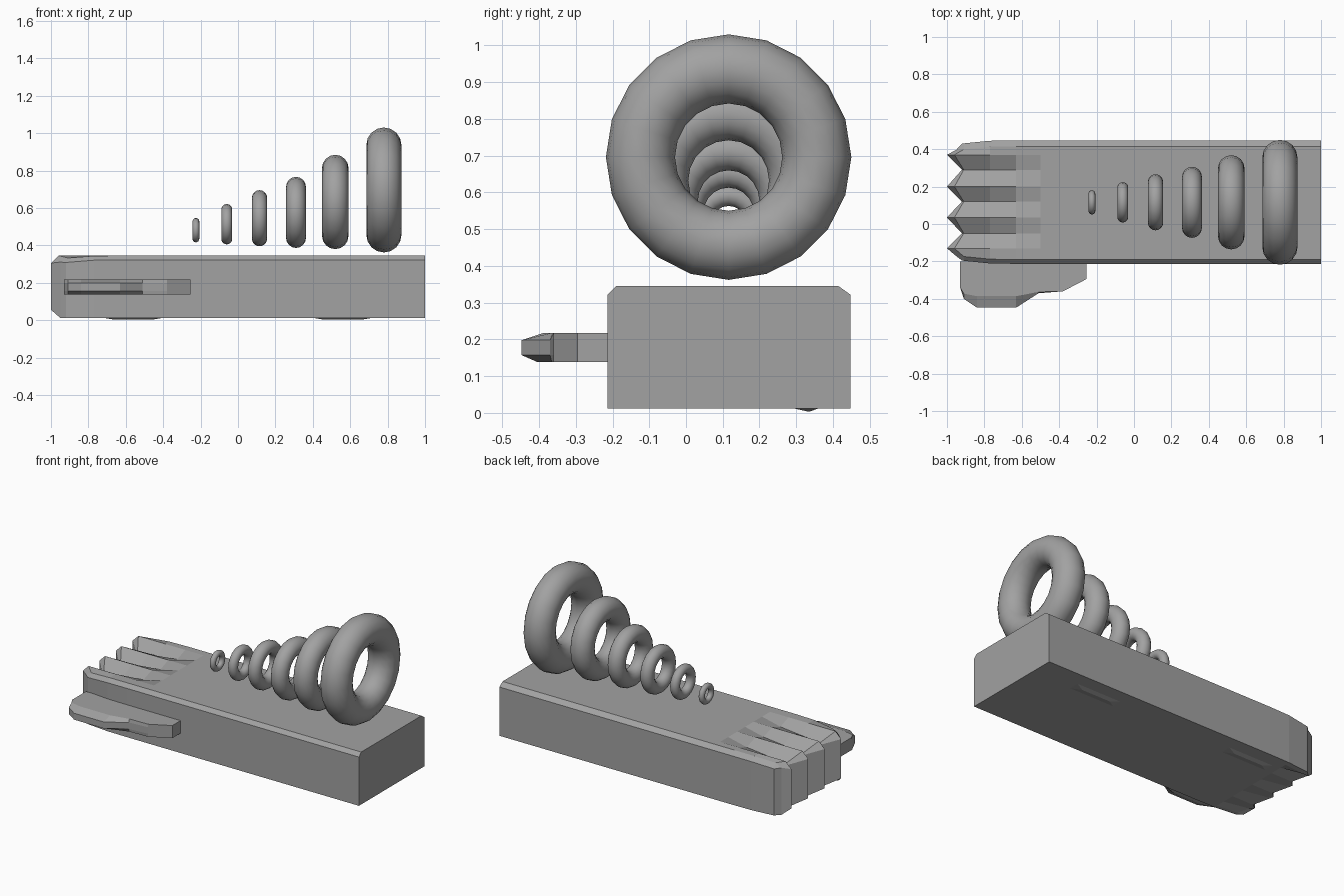
import bpy, bmesh, math

cube = bpy.data.objects.get("Cube")
if cube:
    bpy.data.objects.remove(cube, do_unlink=True)

grey = bpy.data.materials.new("grey")
grey.use_nodes = True
colour = (0.36, 0.36, 0.36, 1)
grey.diffuse_color = colour
grey.node_tree.nodes["Principled BSDF"].inputs["Base Color"].default_value = colour


def loft(name, loops, strips=0):
    """Skin closed loops of equal length; strips pairs the upper and lower halves at the ends."""
    bm = bmesh.new()
    rows = [[bm.verts.new(p) for p in loop] for loop in loops]
    n = len(rows[0])
    for a, b in zip(rows, rows[1:]):
        for i in range(n):
            j = (i + 1) % n
            bm.faces.new((a[i], a[j], b[j], b[i]))
    for row in (rows[0], rows[-1]):
        if strips:
            for i in range(n // 2 - 1):
                bm.faces.new((row[i], row[i + 1], row[n - 2 - i], row[n - 1 - i]))
        else:
            bm.faces.new(row)
    bmesh.ops.recalc_face_normals(bm, faces=bm.faces)
    mesh = bpy.data.meshes.new(name)
    bm.to_mesh(mesh)
    bm.free()
    mesh.materials.append(grey)
    obj = bpy.data.objects.new(name, mesh)
    bpy.context.collection.objects.link(obj)
    return obj


# Palm and four fingers: columns across y, ridges at the fingers, valleys between
columns = [(-0.213, "edge"), (-0.19, "rim"), (-0.13, "ridge"), (-0.05, "valley"),
           (0.035, "ridge"), (0.12, "valley"), (0.2, "ridge"), (0.29, "valley"),
           (0.37, "ridge"), (0.415, "rim"), (0.447, "edge")]
BOTTOM, TOP, MID = 0.012, 0.345, 0.117


def section(x, groove, pinch, tip=0.0):
    upper, lower = [], []
    for y, kind in columns:
        px, top, low = x, TOP, BOTTOM
        if kind == "edge":
            top -= 0.023
        if kind == "valley":
            top -= groove
        if kind in ("edge", "rim"):
            y += math.copysign(pinch, MID - y)
            top -= pinch * 0.8
        if tip and kind == "ridge":
            px -= 0.08 if tip == 1 else 0.05
            top -= 0.04 if tip == 1 else 0
            low += 0.043 if tip == 1 else 0.025
        if tip == 1 and kind == "rim":
            px -= 0.03
            top -= 0.02
        if tip == 1 and kind == "valley":
            top -= 0.01
        upper.append((px, y, top))
        lower.append((px, y, low))
    return upper + lower[::-1]


loft("hand", [section(-0.92, 0.055, 0.018, 1), section(-0.91, 0.055, 0.016, 2),
              section(-0.77, 0.045, 0.002), section(-0.63, 0.03, 0),
              section(-0.5, 0, 0), section(1, 0, 0)], strips=1)

# Thumb: a flat outline with its outer edge chamfered above and below
outline = [(-0.93, -0.2), (-0.93, -0.34), (-0.91, -0.4), (-0.84, -0.447),
           (-0.63, -0.447), (-0.51, -0.37), (-0.38, -0.36), (-0.255, -0.295), (-0.255, -0.2)]


def thumb_layer(z, chamfer):
    return [(x, max(y, -0.36 + (y + 0.36) * (1 - chamfer)), z) for x, y in outline]


loft("thumb", [thumb_layer(0.138, 0.5), thumb_layer(0.157, 0),
               thumb_layer(0.198, 0), thumb_layer(0.218, 0.7)])

# Two shallow ridges beneath the hand
for side, x in (("right", -0.56), ("left", 0.56)):
    loops = [[(x + dx, 0.285, 0.014), (x + dx * 0.6, 0.335, 0.003), (x + dx, 0.365, 0.014)]
             for dx in (-0.17, 0.17)]
    loft("underside_ridge_" + side, loops)

# Six rings growing in size: x, centre height, outer radius, tube radius
rings = [(-0.225, 0.481, 0.065, 0.018), (-0.06, 0.513, 0.108, 0.029),
         (0.115, 0.545, 0.15, 0.041), (0.31, 0.576, 0.19, 0.053),
         (0.52, 0.632, 0.252, 0.071), (0.78, 0.696, 0.334, 0.094)]
for i, (x, z, outer, tube) in enumerate(rings):
    bpy.ops.mesh.primitive_torus_add(
        location=(x, MID - 0.001, z), rotation=(0, math.pi / 2, 0),
        major_radius=outer - tube, minor_radius=tube,
        major_segments=20, minor_segments=16)
    ring = bpy.context.object
    ring.name = "ring_%d" % (i + 1)
    ring.data.materials.append(grey)
    bpy.ops.object.shade_smooth()
